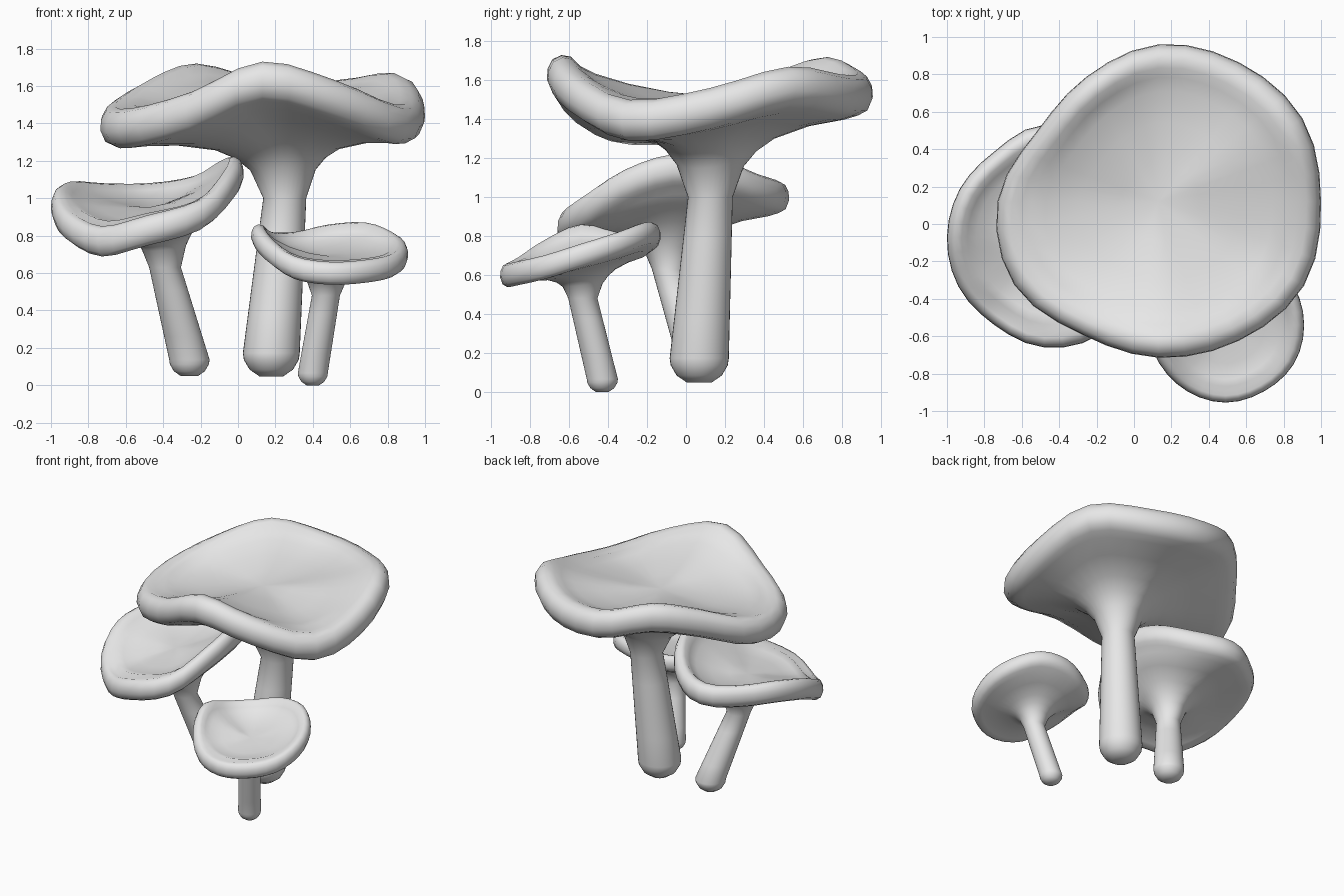
import bpy, bmesh, math
from mathutils import Vector

cube = bpy.data.objects.get("Cube")
if cube:
    bpy.data.objects.remove(cube, do_unlink=True)

SEGMENTS = 36

grey = bpy.data.materials.new("plain grey")
grey.use_nodes = True
colour = (0.8, 0.8, 0.8, 1)
grey.diffuse_color = colour
grey.node_tree.nodes["Principled BSDF"].inputs["Base Color"].default_value = colour


def wave(values, t):
    """Smooth closed curve through evenly spaced values, t in turns."""
    n = len(values)
    i, f = divmod(t * n, 1)
    a, b, c, d = (values[(int(i) + k) % n] for k in (-1, 0, 1, 2))
    return b + f * ((c - a) + f * ((2*a - 5*b + 4*c - d) + f * (3*(b - c) + d - a))) / 2


# underside: (outward share, rise share); lip: (outward share, thickness share)
UNDERSIDE = [(0.08, 0.4), (0.17, 0.59), (0.3, 0.75), (0.55, 0.9), (0.8, 0.97)]
LIP = [(0.91, 0.02), (0.97, 0.14), (1.0, 0.42), (0.995, 0.68), (0.965, 0.9),
       (0.91, 1.0), (0.85, 0.96)]
# bowl: (outward share, height share between floor and mean rim)
BOWL = [(0.79, 0.72), (0.7, 0.45), (0.5, 0.19), (0.25, 0.04)]


def mushroom(name, stem, centre, radii, heights, thick, floor):
    """Loft rounded stem rings, flare into a wavy cap, roll the lip and dish the top."""
    bm = bmesh.new()
    turns = [i / SEGMENTS for i in range(SEGMENTS)]
    dirs = [Vector((math.cos(math.tau * t), math.sin(math.tau * t), 0)) for t in turns]
    mid = Vector((*centre, 0))
    outline = [mid + d * wave(radii, t) for d, t in zip(dirs, turns)]
    tops = [wave(heights, t) for t in turns]
    mean = sum(tops) / SEGMENTS
    rings = [[Vector((x, y, z)) + d * r for d in dirs] for x, y, z, r in stem]
    neck = rings[-1]
    neck_z = stem[-1][2]

    def cap_ring(start, share, height):
        ring = []
        for n, p, top in zip(start, outline, tops):
            v = n.lerp(p, share)
            v.z = height(top)
            ring.append(v)
        rings.append(ring)

    hub_points = [mid] * SEGMENTS
    for f, g in UNDERSIDE:
        cap_ring(neck, f, lambda top: neck_z + g * (mean - thick - neck_z) + (top - mean) * f)
    for f, g in LIP:
        cap_ring(hub_points, f, lambda top: top - thick * (1 - g))
    for f, g in BOWL:
        cap_ring(hub_points, f, lambda top: floor + (top - mean) * f ** 1.4 + (mean - floor) * g)

    loops = [[bm.verts.new(v) for v in ring] for ring in rings]
    for low, high in zip(loops, loops[1:]):
        for i in range(SEGMENTS):
            j = (i + 1) % SEGMENTS
            bm.faces.new((low[i], low[j], high[j], high[i]))
    bm.faces.new(loops[0][::-1])
    # close the dish with a fan
    hub = bm.verts.new((*centre, floor))
    for i in range(SEGMENTS):
        bm.faces.new((loops[-1][i], loops[-1][(i + 1) % SEGMENTS], hub))
    bmesh.ops.recalc_face_normals(bm, faces=bm.faces)

    mesh = bpy.data.meshes.new(name)
    bm.to_mesh(mesh)
    bm.free()
    mesh.materials.append(grey)
    obj = bpy.data.objects.new(name, mesh)
    bpy.context.collection.objects.link(obj)
    bpy.ops.object.select_all(action='DESELECT')
    obj.select_set(True)
    bpy.context.view_layer.objects.active = obj
    bpy.ops.object.shade_smooth_by_angle(angle=math.radians(60))


def stem_path(foot, neck, foot_r, neck_r):
    """Rounded foot followed by a tapering shaft."""
    foot, neck = Vector(foot), Vector(neck)
    path = []
    for deg in (25, 50, 75, 90):
        a = math.radians(deg)
        p = foot + Vector((0, 0, foot_r * 0.9 * (1 - math.cos(a))))
        path.append((*p, foot_r * math.sin(a)))
    start = Vector(path[-1][:3])
    for t in (0.25, 0.5, 0.75, 1):
        path.append((*start.lerp(neck, t), foot_r + (neck_r - foot_r) * t))
    return path


mushroom("large_mushroom",
         stem_path((0.178, 0.068, 0.035), (0.25, 0.125, 1.0), 0.152, 0.115),
         (0.13, 0.12),
         [.87, .89, .86, .84, .77, .75, .86, .89, .82, .835, .86, .9],
         [1.56, 1.67, 1.63, 1.64, 1.72, 1.64, 1.51, 1.48, 1.57, 1.73, 1.63, 1.5],
         0.215, 1.52)

mushroom("medium_mushroom",
         stem_path((-0.26, 0.07, 0.04), (-0.39, -0.09, 0.63), 0.108, 0.085),
         (-0.48, -0.07),
         [.51, .51, .55, .6, .53, .52, .52, .53, .54, .59, .6, .54],
         [1.22, 1.2, 1.12, 1.08, 1.08, 1.09, 1.04, .93, .85, .91, .99, 1.14],
         0.165, 0.95)

mushroom("small_mushroom",
         stem_path((0.4, -0.43, -0.007), (0.47, -0.53, 0.48), 0.08, 0.075),
         (0.49, -0.54),
         [.42, .42, .42, .41, .4, .41, .42, .41, .41, .415, .41, .42],
         [.76, .82, .87, .86, .82, .82, .86, .78, .69, .66, .67, .7],
         0.125, 0.69)
